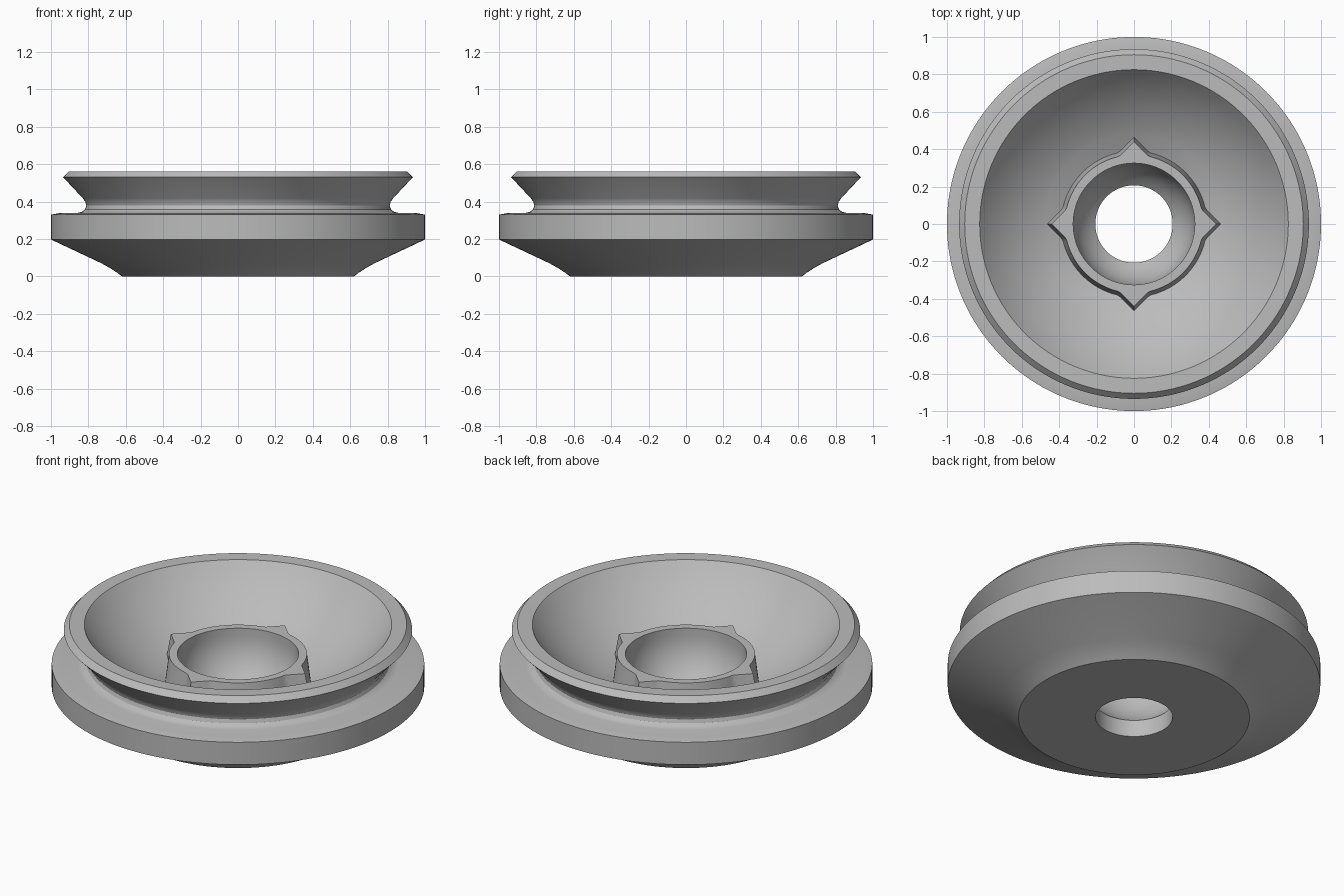
import bpy, bmesh
from math import sin, cos, pi, sqrt, radians

cube = bpy.data.objects.get("Cube")
if cube:
    bpy.data.objects.remove(cube)

SEGMENTS = 160


def grey_material():
    mat = bpy.data.materials.new("plain grey")
    colour = (0.5, 0.5, 0.5, 1)
    mat.use_nodes = True
    mat.diffuse_color = colour
    mat.node_tree.nodes["Principled BSDF"].inputs["Base Color"].default_value = colour
    return mat


def bowl_z(r):
    # Spherical dish floor
    return 1.184 - sqrt(1.069 - r * r)


def ring_points(r, z, tip=0):
    # Circle, with four pointed lugs on the axes when tip is given
    for i in range(SEGMENTS):
        a = 2 * pi * i / SEGMENTS
        lug = tip / (abs(cos(a)) + abs(sin(a)))
        # The lug lines drop away from each axis, so only near-axis points rise
        near = min(a % (pi / 2), pi / 2 - a % (pi / 2))
        rr = max(r, tip / (cos(near) + sin(near)), lug) if near < 0.3 else r
        yield rr * cos(a), rr * sin(a), bowl_z(rr) if z is None else z


def loft_closed(name, rings, mat):
    # Skin a closed loop of rings into a solid ring-shaped body
    bm = bmesh.new()
    loops = [[bm.verts.new(p) for p in ring_points(*ring)] for ring in rings]
    for k, low in enumerate(loops):
        high = loops[(k + 1) % len(loops)]
        for i in range(SEGMENTS):
            j = (i + 1) % SEGMENTS
            bm.faces.new((low[i], low[j], high[j], high[i]))
    bmesh.ops.recalc_face_normals(bm, faces=bm.faces)
    mesh = bpy.data.meshes.new(name)
    bm.to_mesh(mesh)
    bm.free()
    mesh.materials.append(mat)
    obj = bpy.data.objects.new(name, mesh)
    bpy.context.collection.objects.link(obj)
    bpy.ops.object.select_all(action='DESELECT')
    bpy.context.view_layer.objects.active = obj
    obj.select_set(True)
    bpy.ops.object.shade_smooth_by_angle(angle=radians(28))
    return obj


# Underside, flange, groove and upper lip
outside = [(0.207, 0), (0.62, 0), (0.645, 0.019), (0.68, 0.042), (0.73, 0.07),
           (1, 0.197), (1, 0.33), (0.95, 0.339), (0.86, 0.339), (0.835, 0.345),
           (0.818, 0.358), (0.811, 0.378), (0.816, 0.398), (0.83, 0.418),
           (0.935, 0.53), (0.905, 0.562)]

# Dish, from the rim in to the hub
dish = [(r, bowl_z(r)) for r in [0.825 - 0.345 * i / 12 for i in range(13)]]

# Hub with four pointed lugs and slightly tapered walls
hub = [(0.39, None, 0.465), (0.37, 0.388, 0.44), (0.325, 0.388)]

# Rounded socket narrowing to the through hole
angles = [radians(50.5) * i / 8 for i in range(9)]
socket = [(0.325 * cos(a), 0.35 - 0.325 * sin(a)) for a in angles]

loft_closed("pulley_wheel", outside + dish + hub + socket, grey_material())
